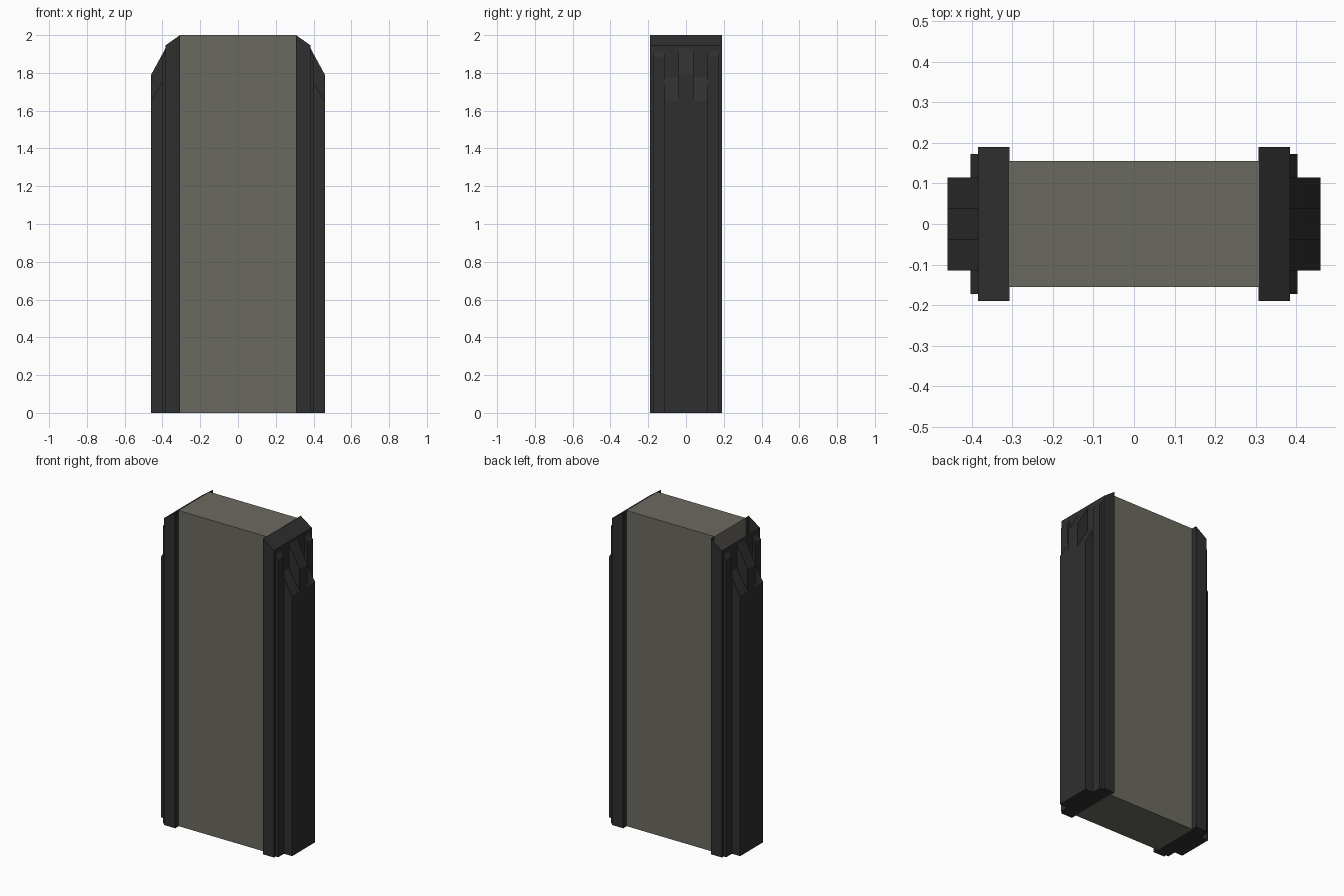
import bpy, bmesh

if "Cube" in bpy.data.objects:
    bpy.data.objects.remove(bpy.data.objects["Cube"])


def material(name, rgb):
    m = bpy.data.materials.new(name)
    m.diffuse_color = (*rgb, 1)
    m.use_nodes = True
    m.node_tree.nodes["Principled BSDF"].inputs["Base Color"].default_value = m.diffuse_color
    return m


OLIVE = material("olive_grey", (0.148, 0.144, 0.117))
DARK = material("charcoal", (0.028, 0.028, 0.028))


def prism(name, profile, y0, y1, mat, side=1, open_slope=False):
    """Extrude an (x, z) profile from y0 to y1; side=-1 mirrors it in x."""
    bm = bmesh.new()
    verts = [bm.verts.new((side * x, y0, z)) for x, z in profile]
    face = bm.faces.new(verts)
    res = bmesh.ops.extrude_face_region(bm, geom=[face])
    moved = [g for g in res["geom"] if isinstance(g, bmesh.types.BMVert)]
    bmesh.ops.translate(bm, verts=moved, vec=(0, y1 - y0, 0))
    bmesh.ops.recalc_face_normals(bm, faces=bm.faces[:])
    if open_slope:
        bm.normal_update()
        slopes = [f for f in bm.faces if f.normal.z > 0.2]
        bmesh.ops.delete(bm, geom=slopes, context="FACES")
    me = bpy.data.meshes.new(name)
    bm.to_mesh(me)
    bm.free()
    me.materials.append(mat)
    ob = bpy.data.objects.new(name, me)
    bpy.context.collection.objects.link(ob)
    return ob


# Central slab
prism("core_slab", [(-0.31, 0), (0.31, 0), (0.31, 2), (-0.31, 2)],
      -0.155, 0.155, OLIVE)

for side, tag in ((1, "right"), (-1, "left")):
    # End frame with sloped cap; the left cap is open
    prism(f"{tag}_frame", [(0.307, 0), (0.385, 0), (0.385, 1.945), (0.307, 2)],
          -0.19, 0.19, DARK, side, open_slope=side < 0)
    # Thick outer spine: tall centre rib with a lower shoulder on each side
    prism(f"{tag}_centre_rib",
          [(0.384, 0), (0.46, 0), (0.46, 1.79), (0.384, 1.93)],
          -0.04, 0.04, DARK, side)
    for k, end in ((1, "back"), (-1, "front")):
        a, b = sorted((k * 0.04, k * 0.115))
        prism(f"{tag}_{end}_shoulder",
              [(0.384, 0), (0.46, 0), (0.46, 1.65), (0.384, 1.78)],
              a, b, DARK, side)
        # Thin side strip next to the spine
        a, b = sorted((k * 0.115, k * 0.173))
        prism(f"{tag}_{end}_strip",
              [(0.384, 0), (0.403, 0), (0.403, 1.885), (0.384, 1.885 + 0.03)],
              a, b, DARK, side)
